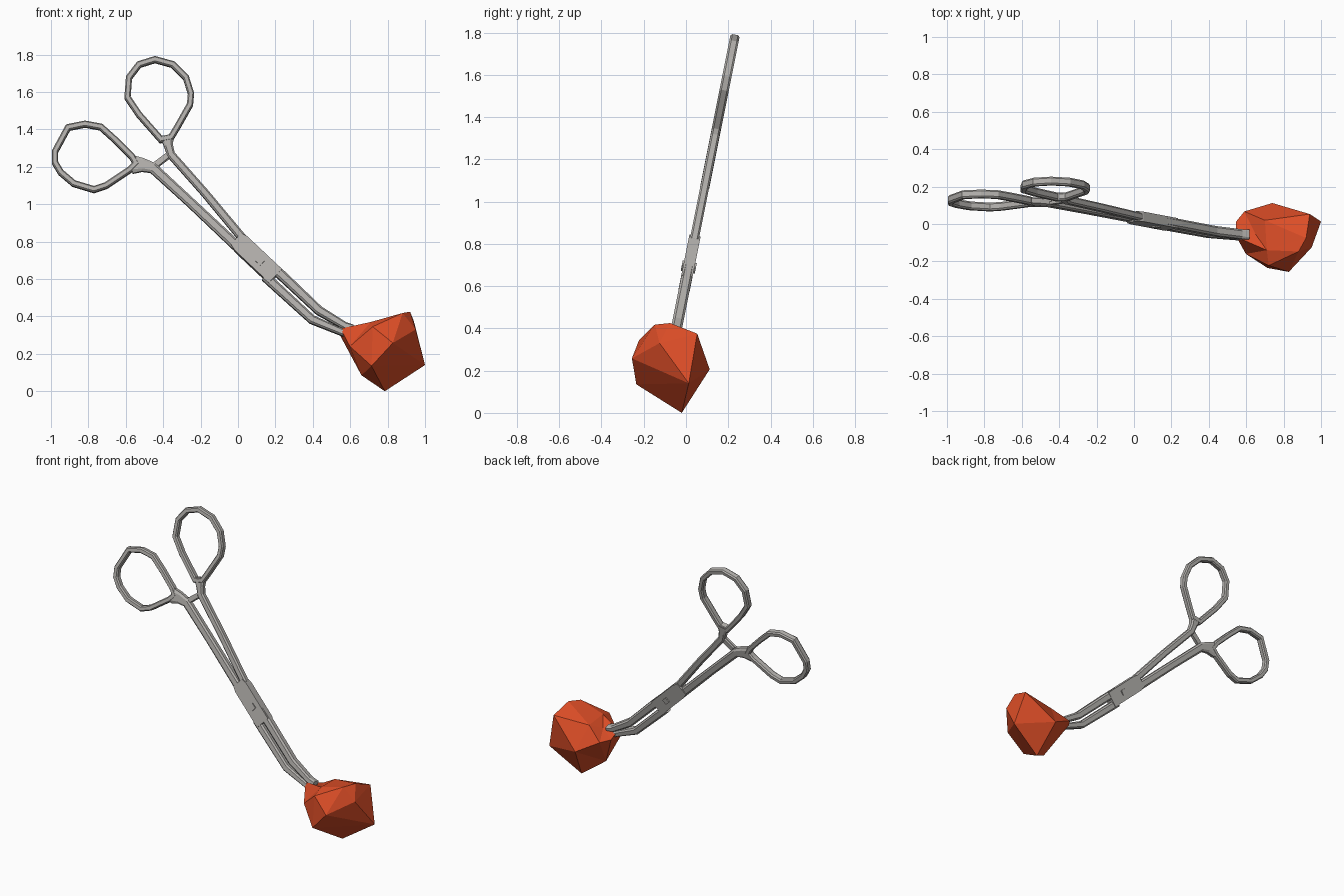
import bpy, bmesh, math
from mathutils import Vector

if "Cube" in bpy.data.objects:
    bpy.data.objects.remove(bpy.data.objects["Cube"])


def material(name, rgb):
    m = bpy.data.materials.new(name)
    m.diffuse_color = (*rgb, 1)
    m.use_nodes = True
    m.node_tree.nodes["Principled BSDF"].inputs["Base Color"].default_value = m.diffuse_color
    return m


steel = material("grey steel", (0.45, 0.435, 0.415))
orange = material("orange red stone", (0.72, 0.075, 0.02))

U = 187.0  # drawing units per model unit
OCT = [(1, .6), (.6, 1), (-.6, 1), (-1, .6), (-1, -.6), (-.6, -1), (.6, -1), (1, -.6)]
RECT = [(1, 1), (-1, 1), (-1, -1), (1, -1)]


def place(px, py, d):
    """Drawing point plus depth -> tilted plane of the tool."""
    x, z = (px - 238) / U, (391.5 - py) / U
    return Vector((x, 0.2 * z - 0.125 + 0.98 * d, z - 0.196 * d))


def finish(bm, name, mat):
    bmesh.ops.recalc_face_normals(bm, faces=bm.faces)
    me = bpy.data.meshes.new(name)
    bm.to_mesh(me)
    bm.free()
    me.materials.append(mat)
    ob = bpy.data.objects.new(name, me)
    bpy.context.collection.objects.link(ob)
    return ob


def sweep(name, path, depth, closed=False, section=OCT, offset=0.0):
    """Flat bar along (x, y, half width) points, mitred at the corners."""
    bm = bmesh.new()
    n = len(path)
    pts = [Vector(p[:2]) for p in path]
    rings = []
    for i, p in enumerate(path):
        a = pts[i - 1] if (closed or i > 0) else None
        b = pts[(i + 1) % n] if (closed or i < n - 1) else None
        d1 = (pts[i] - a).normalized() if a is not None else None
        d2 = (b - pts[i]).normalized() if b is not None else None
        d1, d2 = d1 or d2, d2 or d1
        t = (d1 + d2).normalized()
        miter = p[2] / max(0.6, t.dot(d2))
        nrm = Vector((-t.y, t.x))
        rings.append([bm.verts.new(place(*(pts[i] + nrm * miter * u), offset + v * depth))
                      for u, v in section])
    k = len(section)
    for i in range(n if closed else n - 1):
        r, s = rings[i], rings[(i + 1) % n]
        for j in range(k):
            bm.faces.new((r[j], r[(j + 1) % k], s[(j + 1) % k], s[j]))
    if not closed:
        bm.faces.new(rings[0])
        bm.faces.new(rings[-1])
    return finish(bm, name, steel)


# finger rings
upper = [(155, 60), (139, 65), (129, 78), (127.5, 98), (139, 115), (161, 140), (171, 138),
         (177, 128), (190, 105), (191, 94), (186, 78), (173, 65)]
lower = [(55, 152), (68, 128), (85, 124.5), (101, 127.5), (116, 141), (132, 157), (136, 164),
         (130, 170), (106, 186), (94, 190), (74, 184), (61, 173), (55, 163)]
sweep("upper_finger_ring", [(x, y, 3.1) for x, y in upper], 0.022, closed=True)
sweep("lower_finger_ring", [(x, y, 3.1) for x, y in lower], 0.022, closed=True)

# shanks running from the rings into the box joint
sweep("upper_shank", [(167, 136, 7), (168.5, 146, 4.5), (171, 155, 4), (205, 193.5, 4),
                      (242, 238, 4.2), (256, 256, 4.2)], 0.021)
sweep("lower_shank", [(133, 165, 9), (143, 165.5, 6.5), (153, 168.5, 5), (190, 202.5, 4.7),
                      (232, 242, 5), (250, 259, 5)], 0.021)

# ratchet: two overlapping catches between the shanks
sweep("lower_ratchet", [(152, 168, 3), (168, 155.5, 2.6)], 0.007, section=RECT, offset=-0.007)
sweep("upper_ratchet", [(171, 154, 3), (157, 165, 2.6)], 0.007, section=RECT, offset=0.007)

# box joint and square pivot pin
sweep("box_joint", [(236, 240, 7.5), (241, 244.5, 9.4), (275.5, 277, 9.4)], 0.027, section=RECT)
sweep("pivot_pin", [(257.5, 260, 3.2), (262.5, 264.5, 3.2)], 0.034, section=RECT)

# bent jaws
sweep("upper_jaw", [(268, 263.5, 4.8), (283, 277, 4.8), (319, 311, 4.4),
                    (345, 326.5, 3.6), (353, 328, 2.6)], 0.026)
sweep("lower_jaw", [(265, 277, 4.6), (276, 287, 4.6), (312, 320, 4.2),
                    (345, 334, 3.2), (354, 336, 2.4)], 0.024)

# faceted stone: points joined by the hull of their directions, so dents survive
rock = [(.785, -.02, 0), (1, .013, .14), (.88, -.147, .418), (.92, -.075, .425),
        (.74, .112, .206), (.94, .053, .375), (.828, -.256, .258), (.714, -.235, .135),
        (.95, -.125, .33), (.72, -.222, .345), (.598, -.16, .24), (.548, -.07, .335),
        (.545, .012, .30), (.59, .067, .29), (.66, -.1, .085), (.70, .02, .36),
        (.71, -.14, .37), (.65, -.055, .325)]
centre = Vector((.77, -.07, .22))
bm = bmesh.new()
target = {}
for p in rock:
    v = bm.verts.new((Vector(p) - centre).normalized())
    target[v] = Vector(p)
bmesh.ops.convex_hull(bm, input=list(bm.verts))
for v in bm.verts:
    v.co = target[v]
finish(bm, "stone", orange)
